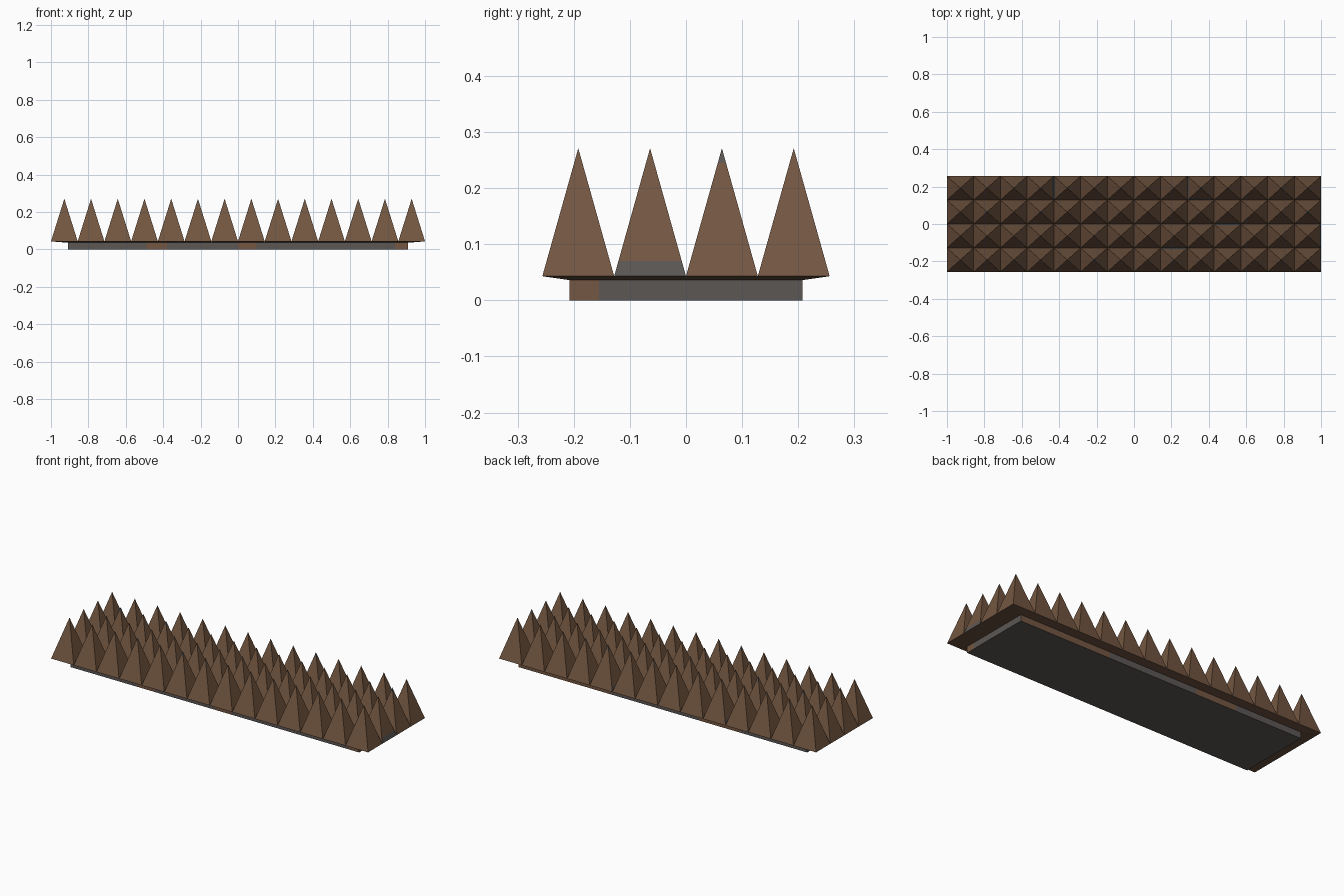
import bpy, bmesh, math

if "Cube" in bpy.data.objects:
    bpy.data.objects.remove(bpy.data.objects["Cube"])

NX, NY = 14, 4
HX, HY = 1.0, 0.256          # spike field half size
BX, BY = 0.91, 0.208         # base half size
Z_BASE, Z_LIP, Z_TIP = 0.036, 0.043, 0.271


def material(name, rgb):
    m = bpy.data.materials.new(name)
    m.diffuse_color = (*rgb, 1.0)
    m.use_nodes = True
    m.node_tree.nodes["Principled BSDF"].inputs["Base Color"].default_value = m.diffuse_color
    return m


rust = material("rust_brown", (0.175, 0.095, 0.054))
steel = material("worn_grey", (0.105, 0.095, 0.090))
dark = material("dark_rust", (0.135, 0.075, 0.046))


def finish(bm, name, mats):
    mesh = bpy.data.meshes.new(name)
    bm.to_mesh(mesh)
    bm.free()
    for m in mats:
        mesh.materials.append(m)
    ob = bpy.data.objects.new(name, mesh)
    bpy.context.collection.objects.link(ob)
    return ob


# Base plate: a box cut into strips so its sides show worn paint and rust
bm = bmesh.new()
bmesh.ops.create_cube(bm, size=1.0)
for v in bm.verts:
    v.co = (v.co.x * 2 * BX, v.co.y * 2 * BY, (v.co.z + 0.5) * Z_BASE)
cuts = [((x, 0, 0), (1, 0, 0)) for x in (-0.49, -0.38, -0.23, 0.0, 0.1, 0.33, 0.84)]
cuts.append(((0, -0.155, 0), (0, 1, 0)))
for co, no in cuts:
    bmesh.ops.bisect_plane(bm, geom=bm.verts[:] + bm.edges[:] + bm.faces[:],
                           plane_co=co, plane_no=no)
bm.normal_update()
for f in bm.faces:
    c, n = f.calc_center_median(), f.normal
    rusty = False
    if n.y < -0.5:
        rusty = 0 < c.x < 0.1 or c.x > 0.84 or -0.49 < c.x < -0.38
    elif n.y > 0.5:
        rusty = c.x > 0.33 or -0.49 < c.x < -0.23
    elif abs(n.x) > 0.5:
        rusty = c.y < -0.155
    f.material_index = 1 if rusty else 0
finish(bm, "base_plate", [steel, rust])

# Sloped underside lip between the base plate and the spikes
bm = bmesh.new()
rings = []
for hx, hy, z in ((BX, BY, Z_BASE), (HX, HY, Z_LIP)):
    rings.append([bm.verts.new((sx * hx, sy * hy, z))
                  for sx, sy in ((-1, -1), (1, -1), (1, 1), (-1, 1))])
for i in range(4):
    j = (i + 1) % 4
    bm.faces.new((rings[0][j], rings[0][i], rings[1][i], rings[1][j]))
bmesh.ops.recalc_face_normals(bm, faces=bm.faces[:])
bm.normal_update()
if sum(f.normal.z for f in bm.faces) > 0:
    bmesh.ops.reverse_faces(bm, faces=bm.faces[:])
finish(bm, "underside_lip", [dark])

# Spikes: four-sided pyramids, with worn grey at some roots and tips
patches = [(-0.42, 0.20, 0.05), (0.0, 0.0, 0.06), (0.32, 0.16, 0.05),
           (0.72, -0.13, 0.05), (0.25, -0.13, 0.05), (-0.58, 0.13, 0.04),
           (0.98, -0.07, 0.07), (0.5, 0.0, 0.05)]   # x, y, radius
grey_tips = {(1, 2), (3, 2), (5, 0), (9, 3), (13, 2)}
wx, wy = HX / NX, HY / NY
levels = (0.0, 0.12, 0.89)   # fraction of the spike height
bm = bmesh.new()
for i in range(NX):
    for j in range(NY):
        cx, cy = -HX + wx * (2 * i + 1), -HY + wy * (2 * j + 1)
        loops = []
        for t in levels:
            z = Z_LIP + t * (Z_TIP - Z_LIP)
            loops.append([bm.verts.new((cx + sx * wx * (1 - t), cy + sy * wy * (1 - t), z))
                          for sx, sy in ((-1, -1), (1, -1), (1, 1), (-1, 1))])
        tip = bm.verts.new((cx, cy, Z_TIP))
        for k in range(4):
            m = (k + 1) % 4
            for a, (lo, hi) in enumerate(zip(loops, loops[1:])):
                f = bm.faces.new((lo[k], lo[m], hi[m], hi[k]))
                c = f.calc_center_median()
                near = any(math.hypot(c.x - px, c.y - py) < r for px, py, r in patches)
                f.material_index = 1 if a == 0 and near else 0
            f = bm.faces.new((loops[-1][k], loops[-1][m], tip))
            f.material_index = 1 if (i, j) in grey_tips else 0
finish(bm, "spikes", [rust, steel])
